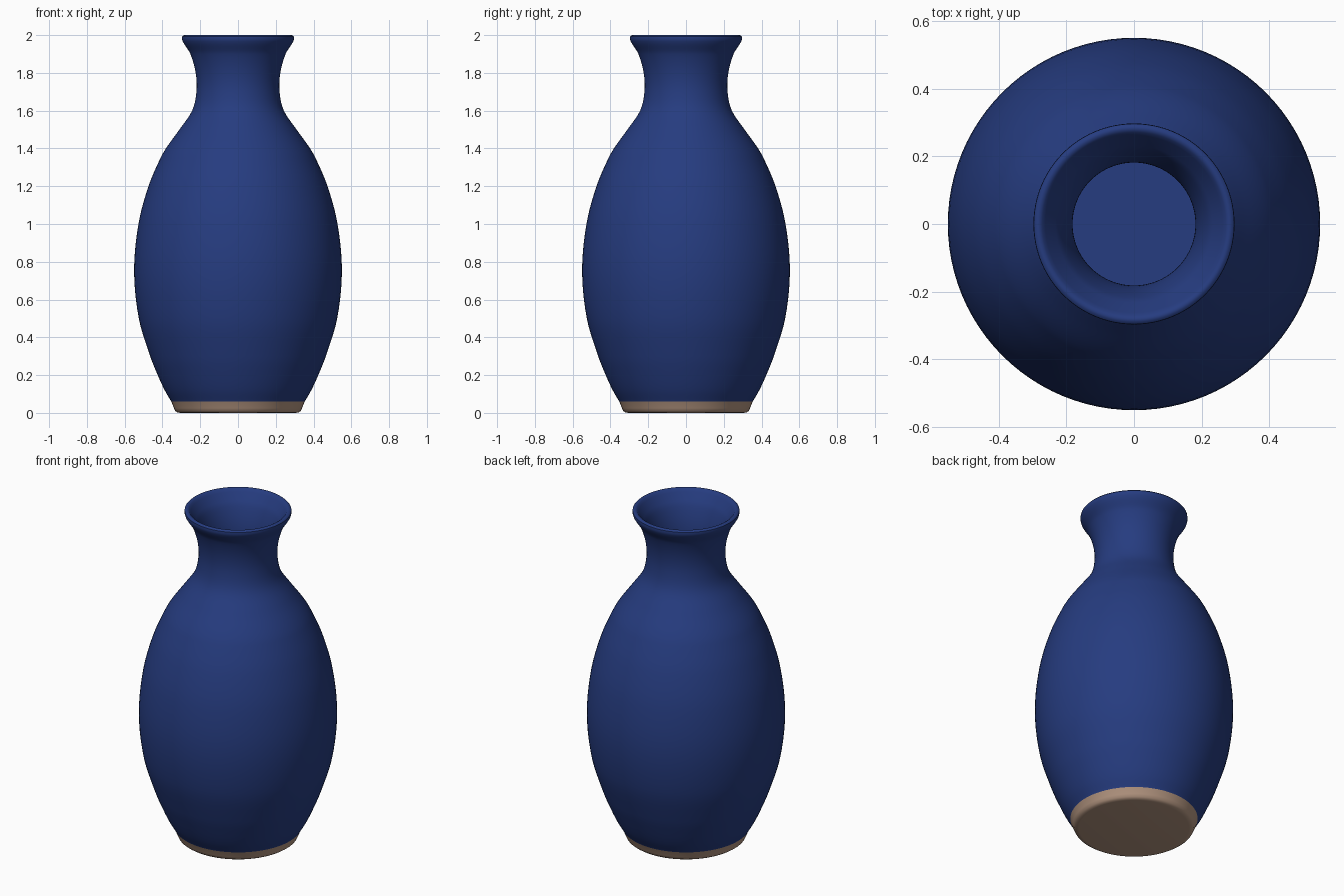
import bpy, bmesh, math

if "Cube" in bpy.data.objects:
    bpy.data.objects.remove(bpy.data.objects["Cube"])

SEGMENTS = 96
WALL = 0.037

# (radius, height) of the outer wall, foot to lip
OUTER = [(0.353, 0.06), (0.388, 0.12), (0.425, 0.2), (0.465, 0.3), (0.525, 0.5),
         (0.55, 0.75), (0.527, 1.0), (0.474, 1.2), (0.41, 1.35), (0.375, 1.41),
         (0.31, 1.5), (0.243, 1.6), (0.22, 1.7), (0.224, 1.8), (0.252, 1.9), (0.283, 1.95)]


def material(name, rgb):
    m = bpy.data.materials.new(name)
    m.diffuse_color = (*rgb, 1)
    m.use_nodes = True
    m.node_tree.nodes["Principled BSDF"].inputs["Base Color"].default_value = m.diffuse_color
    return m


def smooth_profile(pts, steps=5):
    """Cubic curve through the points, radius as a function of height."""
    n = len(pts)
    slope = []
    for i in range(n):
        a, b = pts[max(i - 1, 0)], pts[min(i + 1, n - 1)]
        slope.append((b[0] - a[0]) / (b[1] - a[1]))
    out = []
    for i in range(n - 1):
        (r0, z0), (r1, z1) = pts[i], pts[i + 1]
        h = z1 - z0
        for k in range(steps):
            t = k / steps
            r = ((2*t**3 - 3*t**2 + 1) * r0 + (t**3 - 2*t**2 + t) * h * slope[i]
                 + (3*t**2 - 2*t**3) * r1 + (t**3 - t**2) * h * slope[i + 1])
            out.append((r, z0 + t * h))
    return out + [pts[-1]]


def offset(pts, d):
    """Move the profile inwards along its normal."""
    out = []
    for i, (r, z) in enumerate(pts):
        a, b = pts[max(i - 1, 0)], pts[min(i + 1, len(pts) - 1)]
        tr, tz = b[0] - a[0], b[1] - a[1]
        l = math.hypot(tr, tz)
        out.append((r - d * tz / l, z + d * tr / l))
    return out


wall = smooth_profile(OUTER)
inner = [p for p in offset(wall, WALL) if 0.1 < p[1] < 1.95]

# Full section: foot, outer wall, rounded lip, inner wall, floor
foot = [(0.305, 0.0), (0.32, 0.002), (0.332, 0.01), (0.339, 0.025)]
lip = [(0.293, 1.967), (0.297, 1.98), (0.296, 1.992), (0.289, 1.999), (0.28, 2.0),
       (0.271, 1.995), (0.262, 1.982)]
profile = foot + wall + lip + inner[::-1] + [(0.325, 0.06)]

bm = bmesh.new()
rings = []
for r, z in profile:
    rings.append([bm.verts.new((r * math.cos(2 * math.pi * i / SEGMENTS),
                                r * math.sin(2 * math.pi * i / SEGMENTS), z))
                  for i in range(SEGMENTS)])
for a, b in zip(rings, rings[1:]):
    for i in range(SEGMENTS):
        j = (i + 1) % SEGMENTS
        bm.faces.new((a[i], a[j], b[j], b[i]))
base = bm.faces.new(rings[0][::-1])
bm.faces.new(rings[-1])

# Bare clay on the foot, glaze everywhere else
for k, f in enumerate(bm.faces):
    f.material_index = 1 if k < len(foot) * SEGMENTS else 0
base.material_index = 1

mesh = bpy.data.meshes.new("vase")
bm.to_mesh(mesh)
bm.free()
vase = bpy.data.objects.new("vase", mesh)
bpy.context.collection.objects.link(vase)
mesh.materials.append(material("blue glaze", (0.019, 0.045, 0.215)))
mesh.materials.append(material("bare clay", (0.45, 0.30, 0.215)))

bpy.context.view_layer.objects.active = vase
vase.select_set(True)
bpy.ops.object.shade_smooth_by_angle(angle=math.radians(40))
